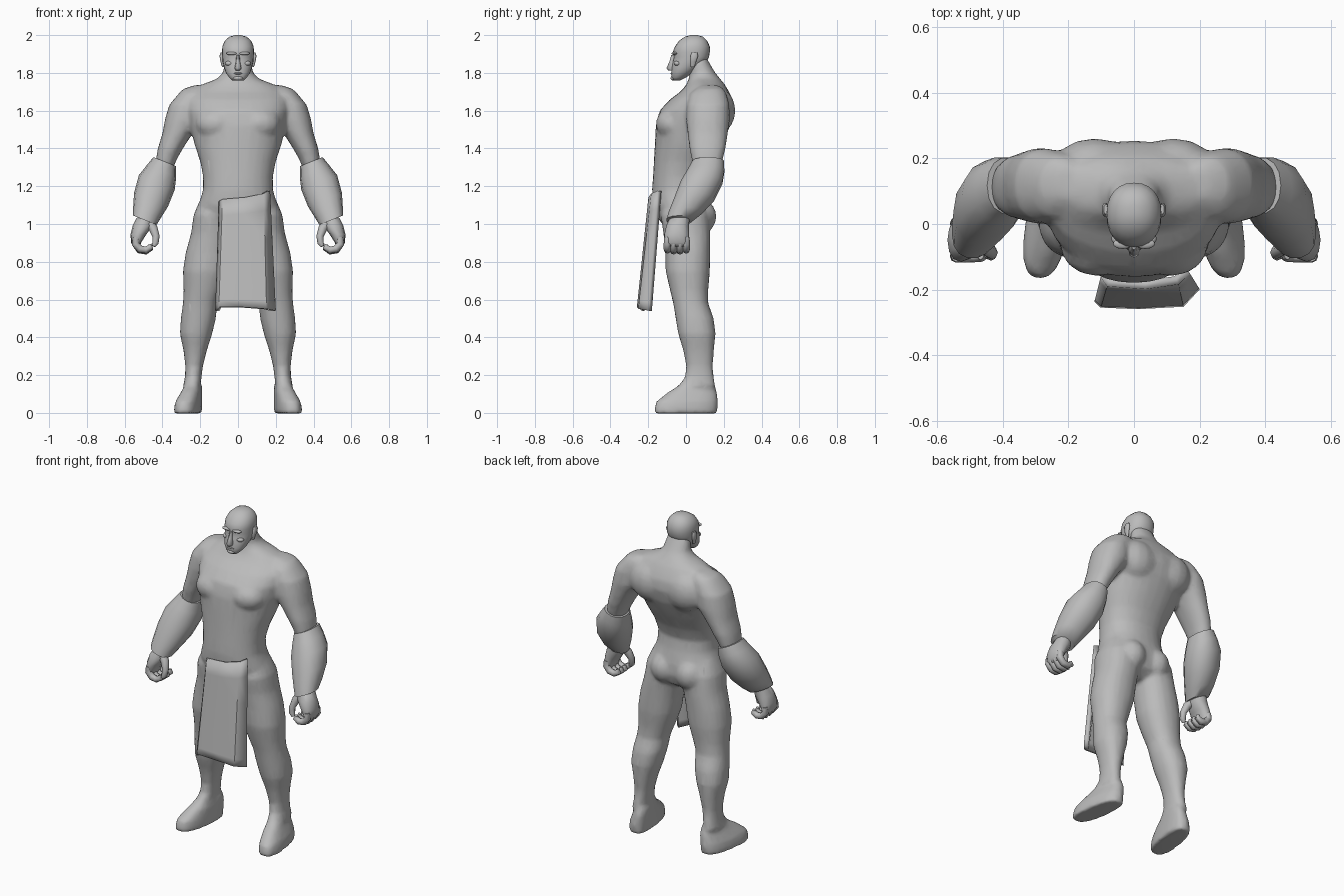
import bpy, bmesh, math
from mathutils import Vector

grey = bpy.data.materials.new("plain grey")
grey.diffuse_color = (0.5, 0.5, 0.5, 1)


def finish(bm, name, angle=50):
    bmesh.ops.recalc_face_normals(bm, faces=bm.faces)
    me = bpy.data.meshes.new(name)
    bm.to_mesh(me)
    bm.free()
    ob = bpy.data.objects.new(name, me)
    bpy.context.collection.objects.link(ob)
    me.materials.append(grey)
    bpy.context.view_layer.objects.active = ob
    ob.select_set(True)
    bpy.ops.object.shade_smooth_by_angle(angle=math.radians(angle))
    ob.select_set(False)
    return ob


def skin(bm, rings):
    rings = [[bm.verts.new(p) for p in r] for r in rings]
    n = len(rings[0])
    for a, b in zip(rings, rings[1:]):
        for i in range(n):
            j = (i + 1) % n
            bm.faces.new((a[i], a[j], b[j], b[i]))
    bm.faces.new(rings[0][::-1])
    bm.faces.new(rings[-1])


def loft(bm, rows, side=1, n=20, p=2.2, tilt=0, splay=0):
    """rows: centre x, half width, front y, back y, z"""
    rings = []
    for cx, hw, yf, yb, z in rows:
        ring = []
        for k in range(n):
            t = math.tau * k / n
            c, s = math.cos(t), math.sin(t)
            dx = math.copysign(abs(c) ** (2 / p), c) * hw
            y = (yf + yb) / 2 + math.copysign(abs(s) ** (2 / p), s) * (yb - yf) / 2
            ring.append((side * (cx + dx - splay * y), y, z + tilt * dx))
        rings.append(ring)
    skin(bm, rings)


def tube(bm, pts, radii, side=1, n=8):
    pts = [Vector((side * x, y, z)) for x, y, z in pts]
    rings = []
    for i, c in enumerate(pts):
        d = (pts[min(i + 1, len(pts) - 1)] - pts[max(i - 1, 0)]).normalized()
        u = d.cross(Vector((0, 1, 0.1))).normalized()
        v = d.cross(u)
        rings.append([c + radii[i] * (u * math.cos(math.tau * k / n) + v * math.sin(math.tau * k / n))
                      for k in range(n)])
    skin(bm, rings)


def blob(bm, c, r):
    verts = bmesh.ops.create_uvsphere(bm, u_segments=14, v_segments=10, radius=1)["verts"]
    for v in verts:
        v.co = Vector(c) + Vector([a * b for a, b in zip(v.co, r)])


# body: torso, legs, feet and upper arms fused into one skin
bm = bmesh.new()
torso = [(.05, -.05, .06, .93), (.14, -.10, .12, .97), (.205, -.15, .14, 1.03), (.21, -.175, .135, 1.10),
         (.185, -.18, .115, 1.18), (.185, -.175, .105, 1.25), (.20, -.17, .135, 1.33),
         (.23, -.165, .185, 1.42), (.255, -.16, .235, 1.52), (.27, -.14, .255, 1.60),
         (.27, -.085, .248, 1.66), (.245, -.03, .228, 1.70), (.20, .0, .208, 1.735),
         (.11, .015, .18, 1.77), (.08, .02, .155, 1.80), (.07, .02, .12, 1.86), (.05, .02, .10, 1.90)]
loft(bm, [(0, *r) for r in torso], n=28)
leg = [(.13, .07, -.10, .08, 1.13), (.13, .105, -.135, .12, 1.05), (.132, .117, -.12, .13, .95),
       (.155, .122, -.11, .128, .85), (.17, .122, -.108, .127, .75), (.185, .103, -.085, .118, .65),
       (.20, .092, -.068, .118, .58), (.21, .093, -.055, .147, .50), (.222, .086, -.042, .157, .42),
       (.227, .062, -.015, .148, .33), (.232, .047, .0, .142, .25), (.237, .044, -.005, .147, .19),
       (.245, .046, -.045, .157, .14)]
arm = [(.20, .03, .08, .17, 1.735), (.22, .07, .05, .20, 1.715), (.23, .085, .02, .215, 1.69),
       (.27, .095, .005, .23, 1.63), (.285, .103, .0, .232, 1.55), (.32, .08, .008, .222, 1.48),
       (.358, .067, .018, .21, 1.40), (.38, .055, .03, .195, 1.34), (.39, .045, .04, .18, 1.29)]
foot = [(.245, .042, -.03, .15, .15), (.25, .052, -.095, .165, .11), (.262, .064, -.158, .17, .06),
        (.265, .068, -.168, .168, .02), (.265, .066, -.168, .166, -.003)]
for s in (-1, 1):
    loft(bm, leg, s)
    loft(bm, arm, s)
    loft(bm, foot, s, p=2.5, splay=.14)
    blob(bm, (s * .085, .07, 1.04), (.088, .092, .095))    # buttock
    blob(bm, (s * .11, -.07, 1.53), (.115, .09, .085))     # chest muscle
    blob(bm, (s * .12, .17, 1.60), (.13, .092, .12))       # shoulder blade
body = finish(bm, "body", 60)
m = body.modifiers.new("fuse", 'REMESH')
m.mode, m.voxel_size, m.use_smooth_shade = 'VOXEL', .012, True
m = body.modifiers.new("soften", 'SMOOTH')
m.factor, m.iterations = .5, 6
m = body.modifiers.new("simplify", 'DECIMATE')
m.ratio = .3

# head with nose, brows, lips and ears
bm = bmesh.new()
head = [(.03, -.068, -.03, 1.76), (.046, -.077, .0, 1.775), (.064, -.078, .035, 1.80),
        (.074, -.075, .075, 1.83), (.081, -.07, .11, 1.86), (.083, -.064, .122, 1.885),
        (.084, -.07, .126, 1.91), (.083, -.058, .126, 1.94), (.070, -.037, .112, 1.97),
        (.045, -.005, .09, 1.992), (.015, .025, .06, 2.0)]
loft(bm, [(0, *r) for r in head], n=24)
loft(bm, [(0, .008, -.078, -.05, 1.895), (0, .011, -.088, -.05, 1.86),
          (0, .018, -.103, -.05, 1.825), (0, .012, -.095, -.05, 1.813)], n=8)
blob(bm, (0, -.072, 1.797), (.024, .011, .006))
blob(bm, (0, -.068, 1.772), (.026, .014, .012))
for s in (-1, 1):
    blob(bm, (s * .034, -.06, 1.903), (.030, .016, .009))
    blob(bm, (s * .045, -.045, 1.85), (.024, .02, .014))
    loft(bm, [(.078, .006, .025, .045, 1.83), (.084, .009, .022, .055, 1.86),
              (.088, .010, .022, .065, 1.89), (.085, .007, .03, .06, 1.908)], s, n=10)
finish(bm, "head", 60)

# forearms with flared cuff edge, then gripping hands
forearm = [(.388, .060, .032, .203, 1.33), (.405, .078, .005, .205, 1.28), (.430, .095, -.03, .195, 1.22),
           (.460, .090, -.065, .15, 1.13), (.482, .073, -.093, .085, 1.06), (.493, .062, -.105, .035, 1.02)]
palm = [(.49, .045, -.085, .02, 1.035), (.505, .053, -.105, .015, .99),
        (.527, .042, -.115, .017, .945), (.54, .026, -.112, .015, .90), (.535, .018, -.10, .01, .88)]
for s, label in ((-1, "right"), (1, "left")):
    bm = bmesh.new()
    loft(bm, forearm, s, n=14, tilt=.4)
    finish(bm, label + "_forearm", 55)
    bm = bmesh.new()
    loft(bm, palm, s, n=12)
    for i in range(4):
        y, dz = -.098 + .033 * i, -.006 * math.sin(i)
        tube(bm, [(.54, y, .93), (.543, y, .895), (.52, y, .868 + dz), (.488, y, .862 + dz),
                  (.463, y, .878 + dz), (.468, y, .893)], [.018, .02, .02, .019, .017, .01], s)
    tube(bm, [(.475, -.06, 1.01), (.448, -.075, .975), (.434, -.088, .935), (.437, -.095, .90),
              (.447, -.098, .882)], [.025, .024, .019, .017, .01], s)
    finish(bm, label + "_hand", 60)

# hanging front cloth
top = [(-.09, -.155, 1.12), (-.075, -.178, 1.13), (.035, -.185, 1.14), (.13, -.172, 1.16), (.16, -.14, 1.175)]
low = [(-.11, -.228, .54), (-.095, -.243, .56), (.01, -.246, .56), (.145, -.24, .55), (.19, -.19, .54)]
bm = bmesh.new()
grid = [[bm.verts.new(Vector(a).lerp(Vector(b), t)) for a, b in zip(top, low)]
        for t in (0, .15, .4, .7, .93, 1)]
for r, q in zip(grid, grid[1:]):
    for i in range(4):
        bm.faces.new((r[i], q[i], q[i + 1], r[i + 1]))
cloth = finish(bm, "front_cloth", 40)
m = cloth.modifiers.new("thickness", 'SOLIDIFY')
m.thickness, m.offset = .028, 0
